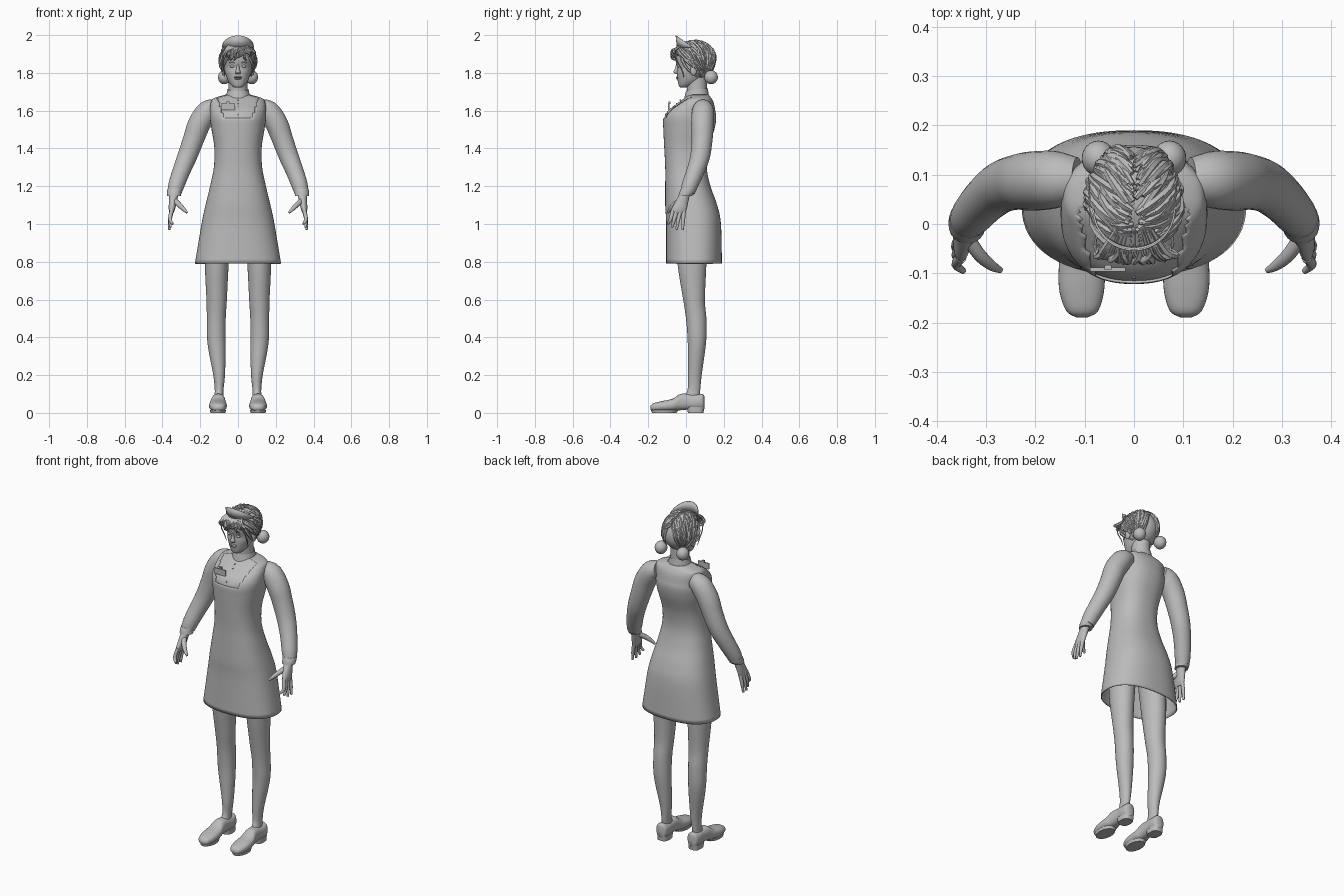
import bpy, bmesh, math, random
from mathutils import Vector

random.seed(4)
if "Cube" in bpy.data.objects:
    bpy.data.objects.remove(bpy.data.objects["Cube"])

grey = bpy.data.materials.new("plain grey")
grey.use_nodes = True
grey.diffuse_color = (0.5, 0.5, 0.5, 1)
grey.node_tree.nodes["Principled BSDF"].inputs["Base Color"].default_value = (0.5, 0.5, 0.5, 1)


def finish(name, bm, angle=50):
    bmesh.ops.recalc_face_normals(bm, faces=bm.faces)
    mesh = bpy.data.meshes.new(name)
    bm.to_mesh(mesh)
    bm.free()
    obj = bpy.data.objects.new(name, mesh)
    bpy.context.collection.objects.link(obj)
    mesh.materials.append(grey)
    bpy.ops.object.select_all(action="DESELECT")
    obj.select_set(True)
    bpy.context.view_layer.objects.active = obj
    bpy.ops.object.shade_smooth_by_angle(angle=math.radians(angle))
    return obj


def spline(points, steps):
    """Catmull-Rom interpolation of tuples of any length."""
    pts = [points[0]] + list(points) + [points[-1]]
    out = []
    for a, b, c, d in zip(pts, pts[1:], pts[2:], pts[3:]):
        for k in range(steps):
            t = k / steps
            out.append([q + 0.5 * t * (r - p + t * (2 * p - 5 * q + 4 * r - s + t * (3 * (q - r) + s - p)))
                        for p, q, r, s in zip(a, b, c, d)])
    return out + [list(points[-1])]


def skin(bm, rings, caps=True):
    rows = [[bm.verts.new(p) for p in ring] for ring in rings]
    n = len(rows[0])
    for a, b in zip(rows, rows[1:]):
        for i in range(n):
            j = (i + 1) % n
            bm.faces.new((a[i], a[j], b[j], b[i]))
    if caps:
        bm.faces.new(rows[0])
        bm.faces.new(rows[-1])


def loft(bm, stations, axis="z", n=32, power=1.0, steps=5, side=1, caps=True, tilt=0):
    """Stations: position, centre x, half width, low, high across the other axis."""
    rings = []
    for pos, cx, hw, lo, hi in spline(stations, steps):
        ring = []
        for i in range(n):
            a = math.tau * i / n
            c, s = (math.copysign(abs(f) ** power, f) for f in (math.cos(a), math.sin(a)))
            x, v = side * (cx + hw * c), (lo + hi) / 2 + (hi - lo) / 2 * s
            ring.append((x, v, pos + tilt * v) if axis == "z" else (x, pos, v))
        rings.append(ring)
    skin(bm, rings, caps)


def tube(bm, points, n=16, steps=4, side=1):
    """Points: x, y, z, radius."""
    path = spline(points, steps)
    mid = [Vector((side * p[0], p[1], p[2])) for p in path]
    rings, u = [], None
    for i, p in enumerate(path):
        t = (mid[min(i + 1, len(mid) - 1)] - mid[max(i - 1, 0)]).normalized()
        u = (u - t * u.dot(t)).normalized() if u else t.orthogonal().normalized()
        w = t.cross(u)
        rings.append([mid[i] + p[3] * (math.cos(math.tau * k / n) * u + math.sin(math.tau * k / n) * w)
                      for k in range(n)])
    skin(bm, rings)


def ball(bm, centre, radii, segs=24):
    made = bmesh.ops.create_uvsphere(bm, u_segments=segs, v_segments=segs // 2, radius=1)
    for v in made["verts"]:
        v.co = Vector(c + r * k for c, r, k in zip(centre, radii, v.co))


def box(bm, centre, size):
    made = bmesh.ops.create_cube(bm, size=1)
    for v in made["verts"]:
        v.co = Vector(c + r * k for c, r, k in zip(centre, size, v.co))


# Dress, open at the hem, with a square neckline showing the blouse
torso = [(1.40, 0, .125, -.115, .12), (1.50, 0, .14, -.12, .15), (1.56, 0, .148, -.12, .16),
         (1.60, 0, .148, -.1, .155), (1.64, 0, .145, -.05, .147), (1.665, 0, .13, -.015, .135),
         (1.685, 0, .065, .01, .12)]
skirt = [(.79, 0, .228, -.105, .19), (1.0, 0, .193, -.105, .185), (1.1, 0, .172, -.11, .165),
         (1.2, 0, .148, -.11, .13), (1.3, 0, .128, -.11, .11)]
bm = bmesh.new()
loft(bm, skirt + torso, n=64, power=.85, steps=6, caps=False)
neckline = [f for f in bm.faces if f.calc_center_median().y < .03
            and f.calc_center_median().z > 1.56 + 3 * max(0, abs(f.calc_center_median().x) - .075)]
bmesh.ops.delete(bm, geom=neckline, context="FACES")
dress = finish("dress", bm)
thick = dress.modifiers.new("cloth", "SOLIDIFY")
thick.thickness = .005

bm = bmesh.new()
loft(bm, [(z, x, w - .005, lo + .005, hi - .005) for z, x, w, lo, hi in torso], n=64, power=.85)
finish("blouse", bm)

bm = bmesh.new()
loft(bm, [(1.655, 0, .068, -.012, .122), (1.685, 0, .06, -.005, .118), (1.705, 0, .056, 0, .115)],
     tilt=.12, caps=False)
finish("collar", bm)
bm = bmesh.new()
loft(bm, [(1.66, 0, .055, .005, .112), (1.71, 0, .05, .005, .11), (1.79, 0, .05, .0, .11)])
finish("neck", bm)

# Blouse buttons and blank badge
bm = bmesh.new()
for k in range(5):
    ball(bm, (0, -.107 + .019 * k, 1.58 + .019 * k), (.004, .004, .004), 8)
finish("buttons", bm)
bm = bmesh.new()
box(bm, (-.053, -.092, 1.62), (.072, .008, .034))
box(bm, (-.053, -.088, 1.642), (.014, .01, .014))
finish("badge", bm, 30)

# Paired limbs
for side, label in ((1, "left"), (-1, "right")):
    bm = bmesh.new()
    tube(bm, [(.115, .09, 1.615, .045), (.16, .09, 1.597, .058), (.205, .087, 1.53, .06),
              (.235, .085, 1.45, .056), (.268, .075, 1.36, .052), (.3, .05, 1.28, .047),
              (.325, .022, 1.21, .043), (.336, .008, 1.17, .038)], n=28, side=side)
    finish(label + "_sleeve", bm)
    bm = bmesh.new()
    loft(bm, [(1.148, .338, .037, -.04, .032), (1.165, .338, .038, -.036, .042), (1.185, .334, .04, -.028, .05)],
         side=side)
    finish(label + "_cuff", bm)

    bm = bmesh.new()
    loft(bm, [(1.17, .338, .025, -.025, .025), (1.13, .343, .022, -.05, .015), (1.08, .35, .017, -.076, .004),
              (1.055, .352, .01, -.074, -.006)], n=20, side=side)
    for k, (tx, ty, tz) in enumerate([(.345, -.096, 1.0), (.357, -.075, .982), (.364, -.05, .97), (.366, -.018, .97)]):
        y = -.068 + .019 * k
        tube(bm, [(.35, y, 1.075, .011), (.36, (y + ty) / 2, 1.025, .01), (tx, ty, tz, .006)], n=10, side=side)
    tube(bm, [(.342, -.02, 1.13, .015), (.315, -.06, 1.105, .014), (.29, -.083, 1.08, .011),
              (.27, -.094, 1.06, .006)], n=10, side=side)
    finish(label + "_hand", bm)

    bm = bmesh.new()
    loft(bm, [(.07, .102, .025, -.02, .07), (.12, .1, .023, .008, .075), (.2, .1, .031, .01, .083),
              (.32, .11, .044, .01, .1), (.4, .115, .049, .008, .108), (.5, .115, .05, .0, .108),
              (.6, .113, .054, -.015, .1), (.79, .112, .063, -.045, .108), (1.0, .1, .07, -.06, .115)], side=side)
    finish(label + "_leg", bm)

    bm = bmesh.new()
    loft(bm, [(-.189, .105, .012, .018, .035), (-.175, .105, .033, .01, .05), (-.13, .106, .046, .008, .062),
              (-.07, .106, .045, .01, .075), (-.03, .105, .037, .014, .1), (.02, .103, .034, .018, .1),
              (.06, .103, .036, .018, .098), (.088, .103, .031, .018, .1), (.097, .103, .014, .022, .09)],
         axis="y", power=.85, side=side)
    finish(label + "_shoe", bm)
    bm = bmesh.new()
    loft(bm, [(0, .106, .04, -.18, -.05), (.016, .106, .043, -.186, -.04)], side=side)
    loft(bm, [(0, .103, .033, .01, .093), (.03, .103, .035, .005, .096)], side=side, power=.7)
    finish(label + "_sole_and_heel", bm)

# Head and face
bm = bmesh.new()
loft(bm, [(1.722, 0, .015, -.03, .0), (1.732, 0, .033, -.038, .03), (1.76, 0, .053, -.044, .08),
          (1.80, 0, .068, -.048, .11), (1.83, 0, .073, -.047, .13), (1.87, 0, .077, -.056, .135),
          (1.91, 0, .072, -.052, .13), (1.945, 0, .05, -.02, .1), (1.96, 0, .015, .02, .06)], power=.9)
finish("head", bm)
bm = bmesh.new()
loft(bm, [(1.795, 0, .013, -.055, -.03), (1.805, 0, .014, -.067, -.03), (1.82, 0, .009, -.06, -.03),
          (1.85, 0, .006, -.051, -.03)], n=12)
finish("nose", bm)
bm = bmesh.new()
ball(bm, (0, -.045, 1.777), (.022, .009, .004), 12)
ball(bm, (0, -.044, 1.769), (.018, .009, .004), 12)
finish("lips", bm)
for name, x, z, radii, y in (("eyes", .03, 1.835, (.013, .008, .007), -.041),
                             ("eyebrows", .03, 1.855, (.018, .006, .003), -.047),
                             ("ears", .077, 1.815, (.01, .018, .03), .04)):
    bm = bmesh.new()
    for side in (1, -1):
        ball(bm, (side * x, y, z), radii, 16)
    finish(name, bm)

# Hair: cut-away shell, swept locks, fringe and two buns
centre, radii = Vector((0, .047, 1.862)), Vector((.092, .11, .104))
bm = bmesh.new()
ball(bm, centre, radii, 40)
bmesh.ops.delete(bm, geom=[f for f in bm.faces if f.calc_center_median().y < .025
                           and f.calc_center_median().z < 1.9], context="FACES")
finish("hair_shell", bm)
bm = bmesh.new()
for k in range(110):
    side = 1 if k % 2 else -1
    y = random.uniform(-.8, .8)
    start = Vector((side * random.uniform(0, .2), y, math.sqrt(1 - y * y)))
    end = Vector((side * random.uniform(.5, 1), .1 + .5 * (y + .8) + random.uniform(-.1, .2), random.uniform(-.7, .2)))
    path = []
    for t in (0, .3, .6, 1):
        d = start.lerp(end, t).normalized() * random.uniform(.99, 1.06)
        path.append((*(centre + d * radii), .003 + .006 * math.sin(math.pi * (.15 + .8 * t))))
    tube(bm, path, n=6, steps=3)
for k in range(26):
    x = -.07 + .0056 * k
    drop = random.uniform(-.02, .02)
    tube(bm, [(x * .5, -.01, 1.955, .004), (x * .9, -.055, 1.925, .008),
              (x + random.uniform(-.02, .02), -.078 + 3 * x * x, 1.9 + drop, .006),
              (x + random.uniform(-.02, .02), -.062 + 5 * x * x, 1.885 + drop, .002)], n=6, steps=3)
for side in (1, -1):
    tube(bm, [(.06, -.055, 1.9, .004), (.078, -.045, 1.86, .003), (.075, -.02, 1.81, .003),
              (.068, -.01, 1.77, .001)], n=6, side=side)
finish("hair_locks", bm)
bm = bmesh.new()
for side in (1, -1):
    ball(bm, (side * .072, .133, 1.777), (.034, .036, .037))
finish("hair_buns", bm)

# Stand-up cap, tallest at the front
bm = bmesh.new()
rows = []
for k in range(25):
    a = math.radians(-90 + 7.5 * k)
    x, y, rise = .08 * math.sin(a), .03 - .075 * math.cos(a), math.cos(a)
    rows.append([bm.verts.new((x, y, 1.935)), bm.verts.new((x, y - .006 * rise, 1.94 + .058 * rise))])
for a, b in zip(rows, rows[1:]):
    bm.faces.new((a[0], b[0], b[1], a[1]))
cap = finish("cap", bm)
cap.modifiers.new("stiff cloth", "SOLIDIFY").thickness = .004
